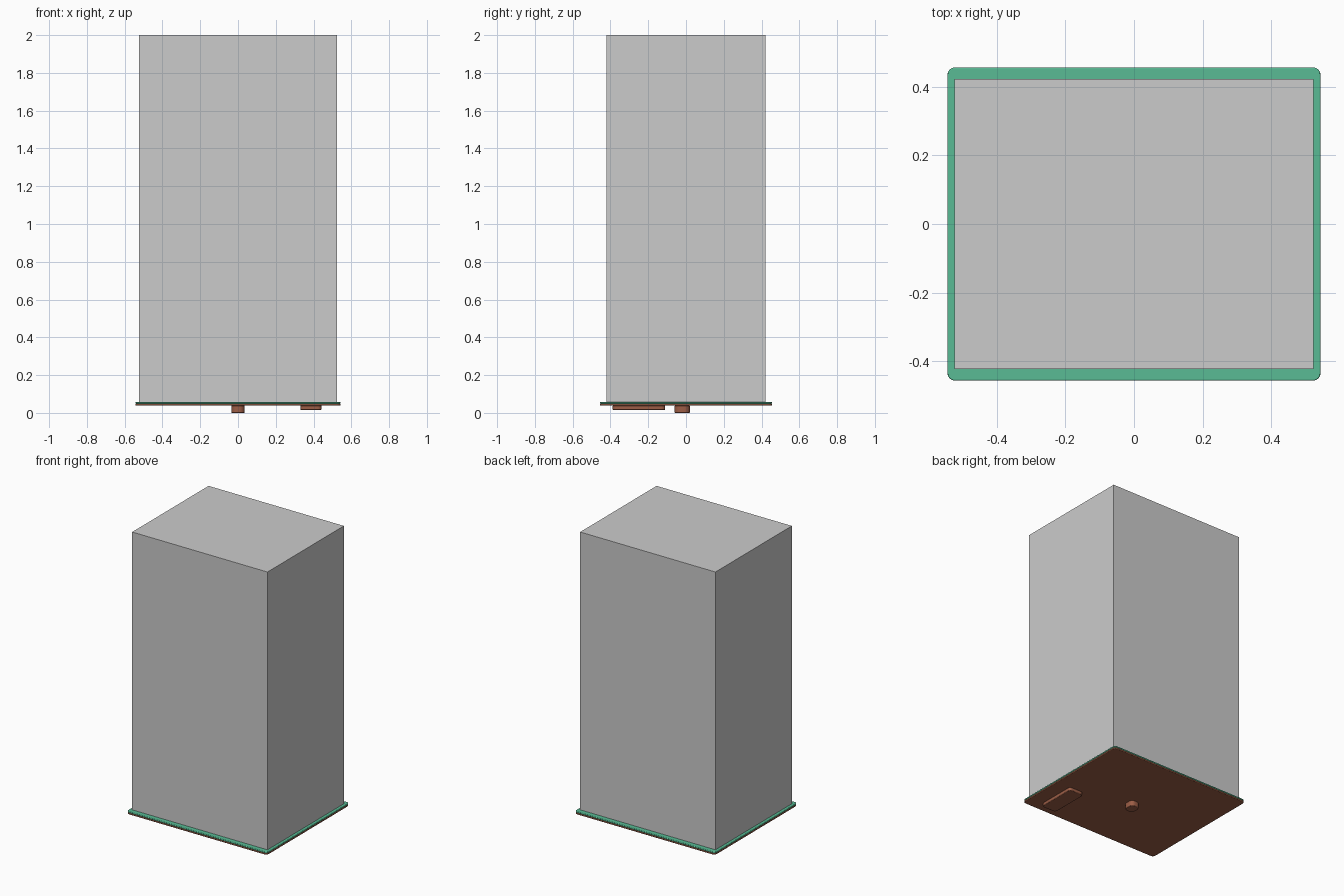
import bpy, bmesh, math

if "Cube" in bpy.data.objects:
    bpy.data.objects.remove(bpy.data.objects["Cube"])


def material(name, rgb):
    m = bpy.data.materials.new(name)
    m.diffuse_color = (*rgb, 1)
    m.use_nodes = True
    m.node_tree.nodes["Principled BSDF"].inputs["Base Color"].default_value = m.diffuse_color
    return m


green = material("green", (0.1, 0.5, 0.3))
brown = material("brown", (0.33, 0.11, 0.06))


def slab(name, x, y, z, mat=None, corner=0, edge=0):
    """Box between x, y, z ranges; optional rounded corners and softened rims."""
    cx, cy = sum(x) / 2, sum(y) / 2
    hx, hy = (x[1] - x[0]) / 2, (y[1] - y[0]) / 2
    bm = bmesh.new()
    pts = []
    for i, (sx, sy) in enumerate([(1, 1), (-1, 1), (-1, -1), (1, -1)]):
        steps = 6 if corner else 0
        for k in range(steps + 1):
            a = math.pi / 2 * (i + k / max(steps, 1))
            pts.append((cx + sx * (hx - corner) + corner * math.cos(a),
                        cy + sy * (hy - corner) + corner * math.sin(a)))
    face = bm.faces.new([bm.verts.new((px, py, z[0])) for px, py in pts])
    ext = bmesh.ops.extrude_face_region(bm, geom=[face])
    top = [v for v in ext["geom"] if isinstance(v, bmesh.types.BMVert)]
    bmesh.ops.translate(bm, verts=top, vec=(0, 0, z[1] - z[0]))
    bmesh.ops.recalc_face_normals(bm, faces=bm.faces)
    mesh = bpy.data.meshes.new(name)
    bm.to_mesh(mesh)
    bm.free()
    ob = bpy.data.objects.new(name, mesh)
    bpy.context.collection.objects.link(ob)
    if mat:
        mesh.materials.append(mat)
    if edge:
        b = ob.modifiers.new("soft_rim", 'BEVEL')
        b.width, b.segments, b.angle_limit = edge, 2, math.radians(50)
    if corner:
        bpy.ops.object.select_all(action='DESELECT')
        ob.select_set(True)
        bpy.context.view_layer.objects.active = ob
        bpy.ops.object.shade_smooth_by_angle(angle=math.radians(35))
    return ob


# Tall block standing on the plate
slab("tall_block", (-0.523, 0.523), (-0.422, 0.422), (0.058, 2.0))

# Thin two-layer plate with rounded corners
slab("plate_top", (-0.543, 0.543), (-0.456, 0.456), (0.048, 0.058), green, 0.022, 0.003)
slab("plate_bottom", (-0.543, 0.543), (-0.456, 0.456), (0.038, 0.048), brown, 0.022, 0.003)

# Raised shapes on the underside
slab("underside_bar", (0.33, 0.442), (-0.388, -0.11), (0.016, 0.039), brown, 0.02, 0.003)
slab("underside_puck", (-0.035, 0.035), (-0.06, 0.02), (0.0, 0.039), brown, 0.028, 0.003)
